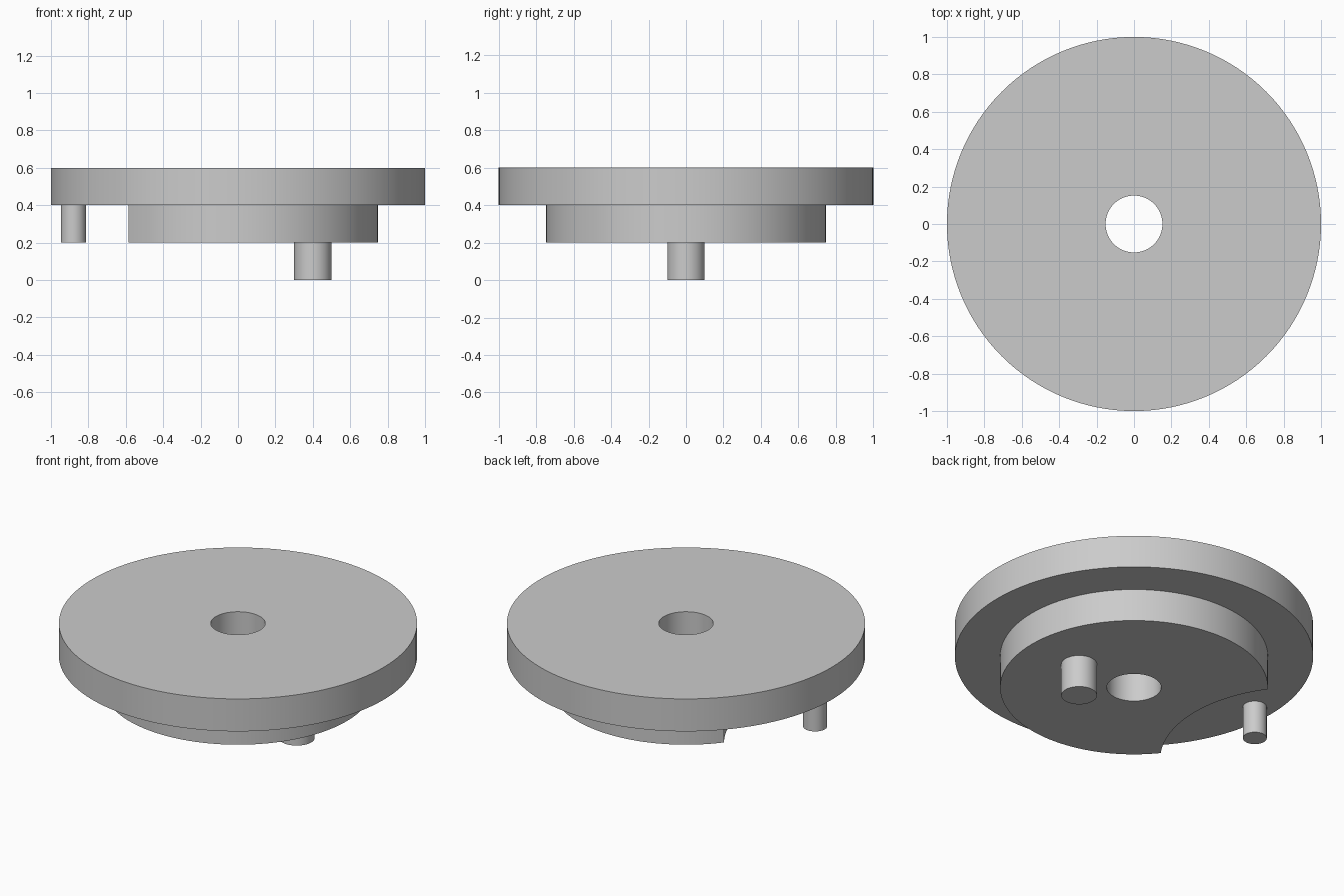
import bpy
import bmesh
from math import sin, cos, atan2, hypot, pi, radians

cube = bpy.data.objects.get("Cube")
if cube:
    bpy.data.objects.remove(cube, do_unlink=True)

# Single plain grey material
grey = bpy.data.materials.new("plain grey")
grey.use_nodes = True
colour = (0.6, 0.6, 0.6, 1)
grey.diffuse_color = colour
grey.node_tree.nodes["Principled BSDF"].inputs["Base Color"].default_value = colour


def arc(cx, radius, start, end, steps):
    """Points along an arc centred on the x axis, without the end point."""
    angles = [start + (end - start) * i / steps for i in range(steps)]
    return [(cx + radius * cos(a), radius * sin(a)) for a in angles]


def circle(cx, radius, steps=128):
    return arc(cx, radius, 0, 2 * pi, steps)


def plate(name, loops, bottom, top):
    """Fill closed outlines (inner ones become holes) and extrude upward."""
    bm = bmesh.new()
    for loop in loops:
        verts = [bm.verts.new((x, y, bottom)) for x, y in loop]
        for a, b in zip(verts, verts[1:] + verts[:1]):
            bm.edges.new((a, b))
    bmesh.ops.triangle_fill(bm, use_beauty=True, edges=bm.edges[:])
    grown = bmesh.ops.extrude_face_region(bm, geom=bm.faces[:], use_keep_orig=True)
    raised = [g for g in grown["geom"] if isinstance(g, bmesh.types.BMVert)]
    bmesh.ops.translate(bm, verts=raised, vec=(0, 0, top - bottom))
    bmesh.ops.recalc_face_normals(bm, faces=bm.faces[:])
    mesh = bpy.data.meshes.new(name)
    bm.to_mesh(mesh)
    bm.free()
    mesh.materials.append(grey)
    obj = bpy.data.objects.new(name, mesh)
    bpy.context.collection.objects.link(obj)
    bpy.ops.object.select_all(action='DESELECT')
    obj.select_set(True)
    bpy.context.view_layer.objects.active = obj
    bpy.ops.object.shade_smooth_by_angle(angle=radians(30))
    return obj


bore = circle(0, 0.152, 64)

# Locking disc outline: round, with a concave bite on the -x side
corner_x, corner_y = -0.585, 0.465
bite_x = -1.245
rim = atan2(corner_y, corner_x)
bite = atan2(corner_y, corner_x - bite_x)
lock_outline = (arc(0, hypot(corner_x, corner_y), -rim, rim, 100)
                + arc(bite_x, hypot(corner_x - bite_x, corner_y), bite, -bite, 32))

# Parts
plate("drive_disc", [circle(0, 1), bore], 0.4, 0.6)
plate("locking_disc", [lock_outline, bore], 0.2, 0.4)
plate("drive_pin", [circle(-0.88, 0.067, 48)], 0.2, 0.4)
plate("crank_pin", [circle(0.4, 0.1, 64)], 0, 0.2)
